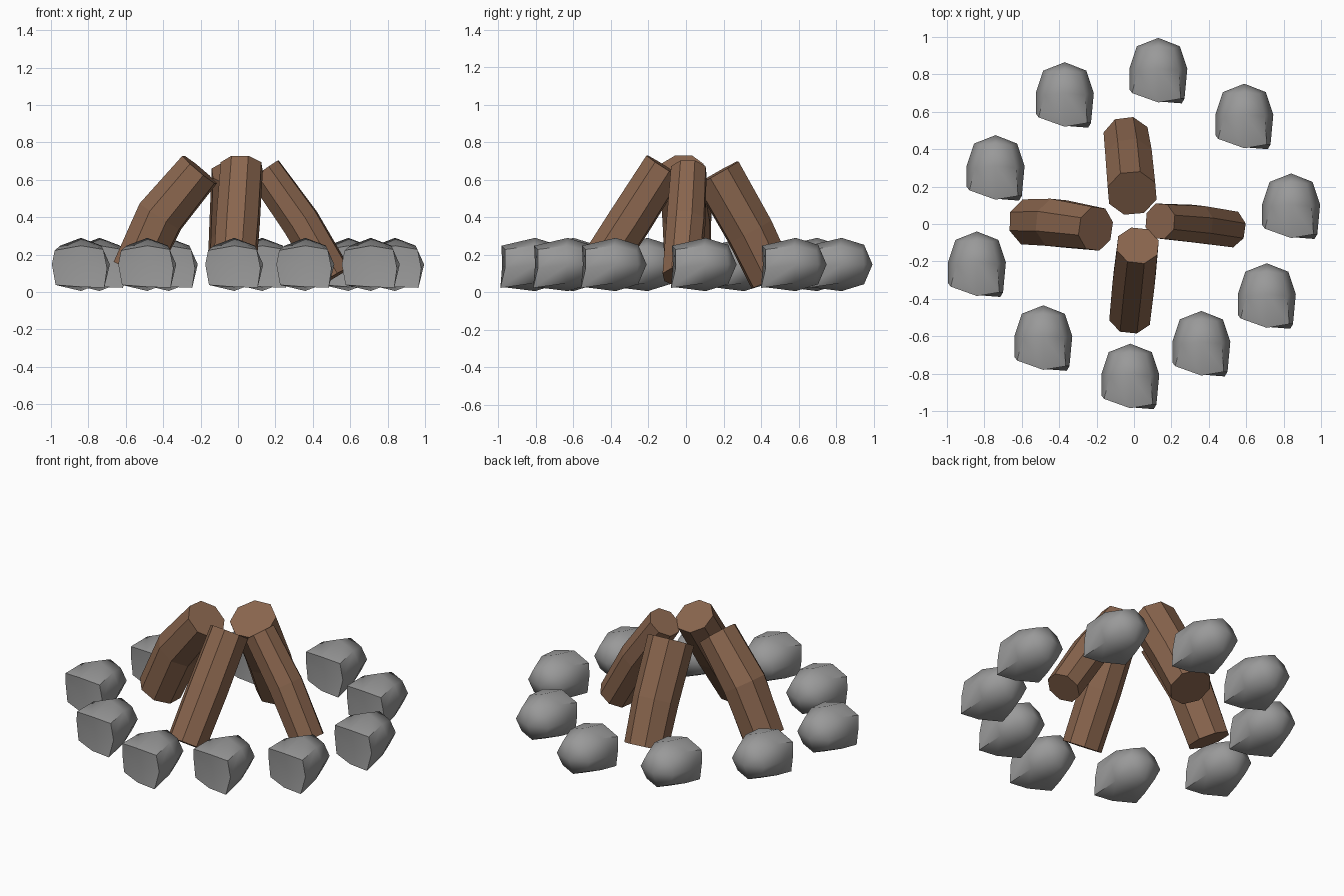
import bpy, bmesh, math
from mathutils import Vector

cube = bpy.data.objects.get("Cube")
if cube:
    bpy.data.objects.remove(cube, do_unlink=True)


def make_material(name, color):
    mat = bpy.data.materials.new(name)
    mat.use_nodes = True
    mat.diffuse_color = color
    mat.node_tree.nodes["Principled BSDF"].inputs["Base Color"].default_value = color
    return mat


bark = make_material("brown wood", (0.25, 0.13, 0.075, 1))
rock = make_material("grey stone", (0.32, 0.32, 0.32, 1))
SIDES = 8


def bridge(bm, ring_a, ring_b):
    for i in range(SIDES):
        j = (i + 1) % SIDES
        bm.faces.new((ring_a[i], ring_a[j], ring_b[j], ring_b[i]))


def finish_mesh(bm, name, mat):
    bmesh.ops.recalc_face_normals(bm, faces=bm.faces)
    mesh = bpy.data.meshes.new(name)
    bm.to_mesh(mesh)
    bm.free()
    mesh.materials.append(mat)
    return mesh


def add_object(name, mesh, location=(0, 0, 0)):
    obj = bpy.data.objects.new(name, mesh)
    obj.location = location
    bpy.context.collection.objects.link(obj)
    return obj


# Bent octagonal log through a top, middle and bottom point
def make_log(name, points, radii):
    pts = [Vector(p) for p in points]
    bm = bmesh.new()
    rings = []
    for k, (p, r) in enumerate(zip(pts, radii)):
        before, after = pts[max(k - 1, 0)], pts[min(k + 1, len(pts) - 1)]
        axis = (after - before).normalized()
        side = axis.cross(Vector((0, 0, 1))).normalized()
        up = side.cross(axis)
        ring = []
        for i in range(SIDES):
            a = math.tau * (i + 0.5) / SIDES
            ring.append(bm.verts.new(p + r * (math.cos(a) * side + math.sin(a) * up)))
        rings.append(ring)
    for a, b in zip(rings, rings[1:]):
        bridge(bm, a, b)
    bm.faces.new(rings[0])
    bm.faces.new(rings[-1])
    add_object(name, finish_mesh(bm, name, bark))


make_log("front_log", [(.02, -.115, .67), (0, -.30, .38), (-.02, -.49, .09)], (.118, .122, .118))
make_log("back_log", [(-.01, .165, .635), (-.025, .34, .325), (-.04, .46, .075)], (.138, .135, .128))
make_log("left_log", [(.14, .015, .65), (.335, 0, .375), (.51, -.025, .08)], (.1, .108, .104))
make_log("right_log", [(-.205, -.025, .655), (-.415, .005, .405), (-.555, .01, .11)], (.123, .137, .13))


# Stone: flat irregular front, wide middle, rounded back
def make_stone_mesh():
    bm = bmesh.new()
    front = [(.14, -.15, -.02), (.12, -.15, .08), (0, -.17, .1), (-.14, -.12, .075),
             (-.155, -.1, 0), (-.135, -.11, -.11), (0, -.165, -.12), (.125, -.175, -.125)]
    rings = [[bm.verts.new(p) for p in front]]
    for y, rx, rz in ((0.01, .155, .142), (.13, .115, .105)):
        ring = []
        for i in range(SIDES):
            a = math.tau * i / SIDES
            ring.append(bm.verts.new((rx * math.cos(a), y - .01 * (i % 2), rz * math.sin(a))))
        rings.append(ring)
    for a, b in zip(rings, rings[1:]):
        bridge(bm, a, b)
    # Each end is closed with four quads meeting at a pole
    for ring, y in ((rings[0], -.165), (rings[-1], .175)):
        pole = bm.verts.new((0, y, 0))
        for i in range(0, SIDES, 2):
            bm.faces.new((pole, ring[i], ring[i + 1], ring[(i + 2) % SIDES]))
    mesh = finish_mesh(bm, "stone", rock)
    mesh.shade_smooth()
    mesh.set_sharp_from_angle(angle=math.radians(55))
    return mesh


stone_mesh = make_stone_mesh()
spots = [(.13, .82), (-.37, .69), (-.74, .3), (-.84, -.215), (-.485, -.61),
         (-.02, -.815), (.36, -.64), (.71, -.385), (.84, .095), (.59, .575)]
for n, (x, y) in enumerate(spots):
    add_object(f"ring_stone_{n + 1}", stone_mesh, (x, y, .148))
